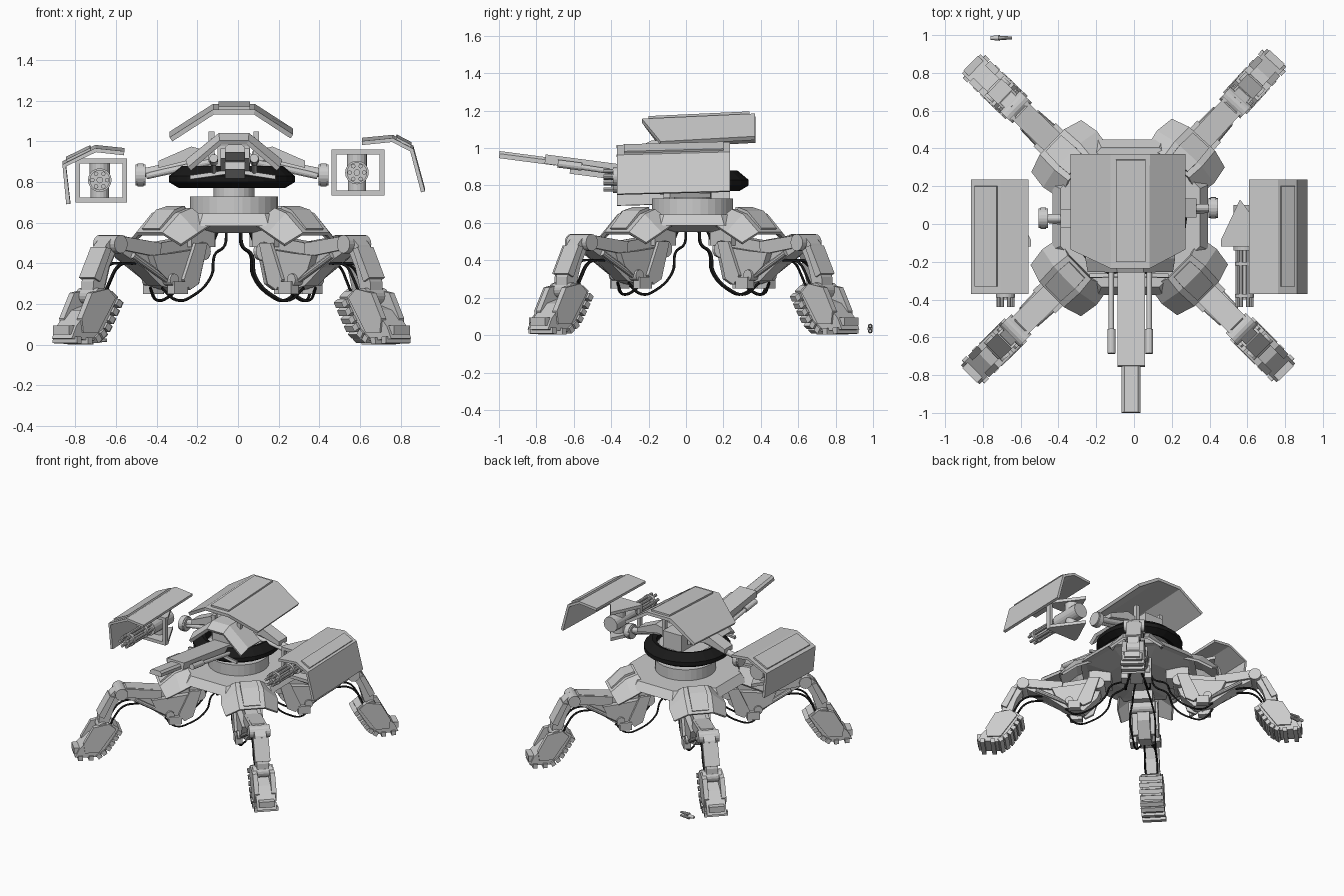
import bpy, bmesh, math
from mathutils import Matrix, Vector

if "Cube" in bpy.data.objects:
    bpy.data.objects.remove(bpy.data.objects["Cube"])

I = Matrix.Identity(4)
CX, CY = -0.02, 0.035
ROUND = []
black = bpy.data.materials.new("black_rubber")
black.diffuse_color = (0.01, 0.01, 0.01, 1)
black.use_nodes = True
black.node_tree.nodes["Principled BSDF"].inputs["Base Color"].default_value = black.diffuse_color


def finish(name, bm, M=I, thick=0, mat=None):
    bmesh.ops.transform(bm, matrix=M, verts=bm.verts)
    bmesh.ops.recalc_face_normals(bm, faces=bm.faces)
    me = bpy.data.meshes.new(name)
    bm.to_mesh(me)
    bm.free()
    ob = bpy.data.objects.new(name, me)
    bpy.context.collection.objects.link(ob)
    if thick:
        s = ob.modifiers.new("thickness", 'SOLIDIFY')
        s.thickness, s.offset = thick, 0
    if mat:
        me.materials.append(mat)
    return ob


def prism(name, prof, y0, y1, M=I):
    """Profile in x,z extruded along y."""
    bm = bmesh.new()
    a = [bm.verts.new((x, y0, z)) for x, z in prof]
    b = [bm.verts.new((x, y1, z)) for x, z in prof]
    bm.faces.new(a)
    bm.faces.new(b[::-1])
    for i in range(len(a)):
        j = (i + 1) % len(a)
        bm.faces.new((a[i], b[i], b[j], a[j]))
    return finish(name, bm, M)


def box(name, x0, x1, y0, y1, z0, z1, M=I):
    return prism(name, [(x0, z0), (x1, z0), (x1, z1), (x0, z1)], y0, y1, M)


def shell(name, rows, thick=0.018, M=I):
    """Faceted plate from rows of points."""
    bm = bmesh.new()
    g = [[bm.verts.new(p) for p in r] for r in rows]
    for r, s in zip(g, g[1:]):
        for i in range(len(r) - 1):
            bm.faces.new((r[i], r[i + 1], s[i + 1], s[i]))
    return finish(name, bm, M, thick)


def cyl(name, a, b, r, r2=None, seg=16, M=I, mat=None, spin=0):
    a, b = Vector(a), Vector(b)
    d = b - a
    bm = bmesh.new()
    bmesh.ops.create_cone(bm, cap_ends=True, segments=seg, radius1=r,
                          radius2=r if r2 is None else r2, depth=d.length)
    T = Matrix.Translation((a + b) / 2) @ d.to_track_quat('Z', 'Y').to_matrix().to_4x4()
    ob = finish(name, bm, M @ T @ Matrix.Rotation(spin, 4, 'Z'), mat=mat)
    if seg >= 12:
        ROUND.append(ob)
    return ob


def cable(name, pts, M):
    cu = bpy.data.curves.new(name, 'CURVE')
    cu.dimensions, cu.bevel_depth, cu.bevel_resolution = '3D', 0.007, 1
    cu.resolution_u = 5
    sp = cu.splines.new('BEZIER')
    sp.bezier_points.add(len(pts) - 1)
    for bp, p in zip(sp.bezier_points, pts):
        bp.co = M @ Vector(p)
        bp.handle_left_type = bp.handle_right_type = 'AUTO'
    cu.materials.append(black)
    bpy.context.collection.objects.link(bpy.data.objects.new(name, cu))


# legs, built along local +x and turned to each corner
for tag, ang, k in (("front_right", -45, .995), ("back_right", 47.5, .98), ("back_left", 136, 1), ("front_left", 224.5, 1.015)):
    M = Matrix.Translation((CX, CY, 0)) @ Matrix.Rotation(math.radians(ang), 4, 'Z') @ Matrix.Diagonal((k, 1, 1, 1))
    n = tag + "_"
    # hip armour
    shell(n + "hip_armour", [
        [(.33, -.18, .59), (.37, -.085, .665), (.37, .085, .665), (.33, .18, .59)],
        [(.44, -.20, .545), (.46, -.095, .64), (.46, .095, .64), (.44, .20, .545)],
        [(.54, -.185, .49), (.57, -.09, .545), (.57, .09, .545), (.54, .185, .49)]], M=M)
    shell(n + "hip_panel", [[(.39, -.06, .675), (.39, .06, .675)], [(.462, -.065, .656), (.462, .065, .656)],
                            [(.56, -.06, .565), (.56, .06, .565)]], M=M)
    # hip joint and thigh
    box(n + "hip_bracket", .2, .36, -.075, .075, .48, .57, M)
    cyl(n + "hip_joint", (.29, -.09, .46), (.29, .09, .46), .045, M=M)
    prism(n + "thigh", [(.25, .5), (.32, .53), (.55, .5), (.80, .535), (.84, .49), (.80, .45),
                        (.66, .38), (.54, .29), (.40, .26), (.30, .36)], -.045, .045, M)
    for s in (-1, 1):
        y = sorted((s * .045, s * .085))
        prism(n + "thigh_side_plate", [(.33, .47), (.5, .45), (.63, .44), (.6, .37), (.5, .3), (.4, .3)], *y, M)
        prism(n + "upper_link", [(.55, .5), (.83, .535), (.83, .47), (.56, .43)], *sorted((s * .04, s * .062)), M)
        cyl(n + "thigh_piston", (.45, s * .07, .28), (.74, s * .055, .44), .016, seg=10, M=M)
        prism(n + "hip_yoke", [(.28, .5), (.36, .5), (.44, .32), (.40, .27), (.34, .3)],
              *sorted((s * .085, s * .105)), M)
        box(n + "thigh_foot_block", .42, .51, *sorted((s * .06, s * .11)), .25, .31, M)
    cyl(n + "thigh_pivot", (.5, -.1, .32), (.5, .1, .32), .03, M=M)
    cyl(n + "knee_joint", (.84, -.075, .495), (.84, .075, .495), .045, M=M)
    # shin
    prism(n + "shin", [(.82, .5), (.86, .535), (.91, .49), (.995, .31), (1.0, .22), (.94, .22), (.89, .38)],
          -.042, .042, M)
    prism(n + "shin_guard", [(.885, .47), (.92, .48), (1.0, .33), (.96, .31)], -.055, .055, M)
    cyl(n + "ankle_joint", (.97, -.07, .24), (.97, .07, .24), .04, M=M)
    # foot with tread pads
    prism(n + "foot", [(.86, .235), (.90, .265), (.96, .2), (1.06, .17), (1.14, .09), (1.17, .03),
                       (1.02, .02), (.95, .07)], -.07, .07, M)
    for s in (-1, 1):
        prism(n + "foot_cheek", [(.88, .23), (.93, .275), (1.04, .255), (1.11, .13), (1.10, .06), (1.0, .06)],
              *sorted((s * .045, s * .08)), M)
    box(n + "toe_cap", 1.10, 1.175, -.055, .055, .05, .095, M)
    path = [(.85, .225), (.90, .145), (.95, .07), (1.02, .022), (1.17, .03)]
    for (x0, z0), (x1, z1) in zip(path, path[1:]):
        for t in (.25, .75):
            d = math.atan2(z1 - z0, x1 - x0)
            P = M @ Matrix.Translation((x0 + (x1 - x0) * t, 0, z0 + (z1 - z0) * t)) @ Matrix.Rotation(-d, 4, 'Y')
            box(n + "tread_pad", -.016, .016, -.085, .085, -.021, .012, P)
    # cables
    for s in (-1, 1):
        cable(n + "hip_cable", [(.08, s * .03, .56), (.11, s * .05, .49), (.20, s * .07, .44), (.24, s * .09, .34),
                                (.36, s * .08, .24), (.46, s * .07, .22), (.53, s * .04, .28)], M)
        cable(n + "shin_cable", [(.70, s * .03, .4), (.82, s * .04, .39), (.89, s * .045, .31), (.93, s * .03, .2)], M)

# chassis: eight-sided base plate and turntable
e = math.pi / 8
cyl("base_plate", (CX, CY, .585), (CX, CY, .645), .445, .40, 8, spin=e)
cyl("base_underside", (CX, CY, .55), (CX, CY, .585), .22, .40, 8, spin=e)
cyl("turntable", (CX, CY, .64), (CX, CY, .73), .216, seg=32)
cyl("turret_neck", (CX, CY, .72), (CX, CY, .82), .10, seg=24)

# black turret ring
bm = bmesh.new()
prof = [(.22, .79), (.26, .77), (.31, .80), (.31, .83), (.25, .88), (.22, .87)]
rings = [[bm.verts.new((r * math.cos(k * math.tau / 24), r * math.sin(k * math.tau / 24), z)) for r, z in prof]
         for k in range(24)]
for k in range(24):
    a, b = rings[k], rings[(k + 1) % 24]
    for i in range(6):
        j = (i + 1) % 6
        bm.faces.new((a[i], b[i], b[j], a[j]))
finish("turret_ring", bm, Matrix.Translation((CX - .01, CY - .01, 0)), mat=black)

# turret core
cyl("turret_deck", (CX, CY, .80), (CX, CY, .85), .23, .19, seg=24)
box("turret_core", -.10, .06, -.17, .2, .84, .98)
for x in (-.13, .09):
    for y in (-.12, .12):
        box("roof_post", x - .014, x + .014, y, y + .03, .9, 1.05)


def arch(pts, y, dz=0, w=1):
    return [(CX + x * w, y, z + dz) for x, z in pts]


# front mantle and roof hood
man = [(-.23, .9), (-.07, 1.03), (.07, 1.03), (.23, .9)]
shell("front_mantle", [arch(man, -.25, -.035, .95), arch(man, -.18), arch(man, -.03)], .025)
hood = [(-.31, 1.015), (-.1, 1.15), (.1, 1.15), (.285, 1.03)]
rows = [[(CX + x, y + (.1 if i == 0 and abs(x) > .2 else 0), z - .005 + .028 * i) for x, z in hood]
        for i, y in enumerate((-.235, .37))]
shell("roof_hood", rows, .024)
shell("roof_panel", [[(-.095, -.2, 1.163), (.06, -.2, 1.163)], [(-.095, .34, 1.188), (.06, .34, 1.188)]], .016)

# main cannon, tilted slightly up
G = Matrix.Translation((-.015, -.2, .853)) @ Matrix.Rotation(math.radians(-7.5), 4, 'X')
box("cannon_sleeve", -.072, .072, -.56, .05, -.01, .04, G)
box("cannon_keel", -.05, .05, -.42, .1, -.045, 0, G)
prism("cannon_barrel", [(-.05, -.012), (.05, -.012), (.05, .012), (.035, .026), (-.035, .026), (-.05, .012)],
      -.806, -.5, G)
for x in (-.105, .095):
    cyl("recoil_rod", (x, -.48, .0), (x, .05, -.01), .014, seg=12, M=G)
    cyl("recoil_tube", (x, -.49, .0), (x, -.36, 0), .021, seg=12, M=G)
    prism("front_brace", [(x * 2.1, -.03), (x * 2.1, -.05), (x * .1, -.02), (x * .1, 0)], -.08, -.06, G)

# arms ending in hub wheels
for tag, s, y in (("left", -1, .03), ("right", 1, .085)):
    c = -.03
    P = lambda x, yy, z: (c + s * x, yy, z)
    cyl(tag + "_arm_bar", P(.08, y, .92), P(.44, y, .845), .022, seg=12)
    cyl(tag + "_arm_bar", P(.1, y - .05, .9), P(.42, y - .01, .83), .016, seg=12)
    prism(tag + "_arm_fairing", [(c + s * a, b) for a, b in
          ((.1, .95), (.2, .975), (.36, .905), (.36, .87), (.2, .91), (.1, .9))], y - .05, y + .05)
    cyl(tag + "_arm_wheel", P(.425, y, .835), P(.475, y, .835), .052, seg=20)
    cyl(tag + "_arm_wheel_rim", P(.435, y, .835), P(.465, y, .835), .057, seg=20)


# side gun pods: shell, open frame and rotary gun
def pod(tag, prof, panel, frame, gx, gz):
    shell(tag + "_pod_shell", [[(x, -.37, z - .008) for x, z in prof], [(x, .235, z + .008) for x, z in prof]], .02)
    a, b = (Vector(p) for p in prof[panel:panel + 2])
    d = (b - a).normalized()
    up = Vector((-d.y, d.x)) * (.014 if d.x > 0 else -.014)
    q = [a + (b - a) * t + up for t in (.12, .88)]
    shell(tag + "_pod_panel", [[(p.x, -.33, p.y - .007) for p in q], [(p.x, .2, p.y + .007) for p in q]], .014)
    xi, xo, z0, z1 = frame
    t = math.copysign(.024, gx)
    for x in (xi, xo - t):
        box(tag + "_frame_upright", *sorted((x, x + t)), -.12, -.085, z0, z1)
    for z in (z0 + .012, z1 - .012):
        shell(tag + "_frame_plate", [[(xi, -.12, z), (gx, -.12, z), (xo, -.12, z)],
                                     [(xi, -.085, z), (gx - t, .13, z), (xo, -.085, z)]], .024)
    cyl(tag + "_gun_pivot_top", (gx, 0, gz + .03), (gx, 0, z1), .05)
    cyl(tag + "_gun_pivot_bottom", (gx, 0, z0), (gx, 0, gz - .03), .045)
    cyl(tag + "_gun_body", (gx, -.14, gz), (gx, .1, gz), .058, seg=20)
    cyl(tag + "_gun_spindle", (gx, -.4, gz), (gx, -.1, gz), .016, seg=12)
    for yy in (-.2, -.37):
        cyl(tag + "_barrel_clamp", (gx, yy, gz), (gx, yy - .02, gz), .05, seg=20)
    for k in range(6):
        x, z = gx + .036 * math.cos(k * math.pi / 3), gz + .036 * math.sin(k * math.pi / 3)
        cyl(tag + "_gun_barrel", (x, -.44, z), (x, -.1, z), .011, seg=8)


pod("left", [(-.56, .95), (-.70, .965), (-.855, .89), (-.835, .70)], 1, (-.545, -.80, .70, .915), -.68, .81)
pod("right", [(.61, 1.0), (.76, 1.015), (.855, .965), (.91, .76)], 1, (.46, .72, .735, .96), .585, .847)

# loose claw lying on the ground
cyl("loose_claw_base", (-.71, .985, .035), (-.76, .985, .035), .015, .01, 12)
for z in (.022, .048):
    cyl("loose_claw_prong", (-.72, .985, z), (-.645, .985, z), .013, .008, 10)

# smooth the round parts
for ob in bpy.context.view_layer.objects:
    ob.select_set(ob in ROUND)
bpy.context.view_layer.objects.active = ROUND[0]
bpy.ops.object.shade_smooth_by_angle(angle=math.radians(35))
